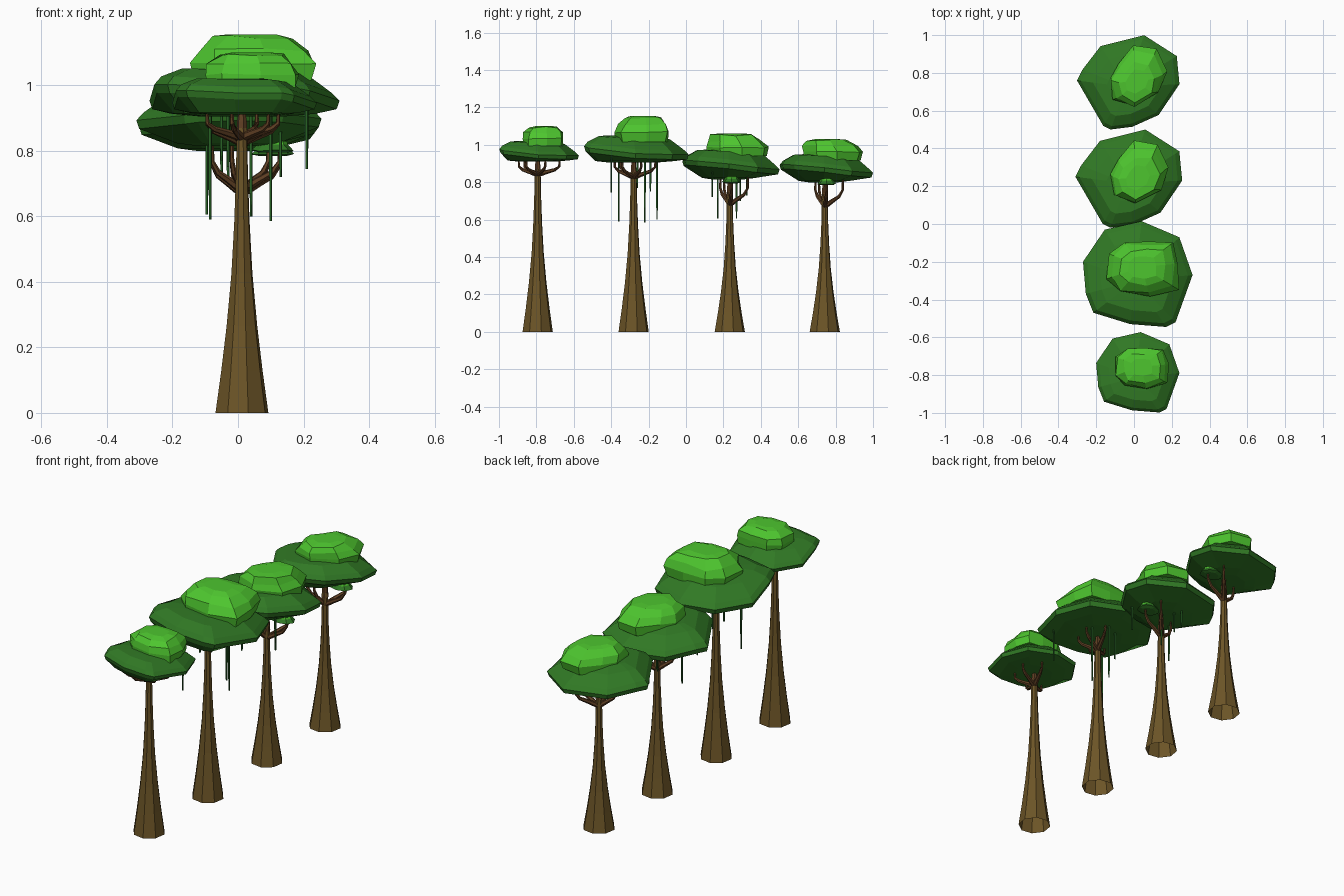
import bpy, bmesh, math, random
from mathutils import Vector

if "Cube" in bpy.data.objects:
    bpy.data.objects.remove(bpy.data.objects["Cube"])

random.seed(4)


def material(name, rgb):
    m = bpy.data.materials.new(name)
    m.diffuse_color = (*rgb, 1)
    m.use_nodes = True
    m.node_tree.nodes["Principled BSDF"].inputs["Base Color"].default_value = m.diffuse_color
    return m


BARK = material("bark brown", (0.15, 0.09, 0.02))
BRANCH = material("branch brown", (0.115, 0.05, 0.017))
LEAF = material("deep leaf green", (0.03, 0.19, 0.018))
CAP = material("bright leaf green", (0.075, 0.56, 0.028))
VINE = material("vine green", (0.02, 0.12, 0.018))


def loft(name, rings, mat, cap_start=True, cap_end=True):
    """Skin a list of equal-length point rings with flat quads."""
    bm = bmesh.new()
    vs = [[bm.verts.new(p) for p in r] for r in rings]
    n = len(vs[0])
    for a, b in zip(vs, vs[1:]):
        for i in range(n):
            j = (i + 1) % n
            bm.faces.new((a[i], a[j], b[j], b[i]))
    if cap_start:
        bm.faces.new(vs[0][::-1])
    if cap_end:
        bm.faces.new(vs[-1])
    bmesh.ops.recalc_face_normals(bm, faces=bm.faces)
    me = bpy.data.meshes.new(name)
    bm.to_mesh(me)
    bm.free()
    me.materials.append(mat)
    ob = bpy.data.objects.new(name, me)
    bpy.context.collection.objects.link(ob)
    return ob


def tube(name, path, radii, mat, sides=6, cap_start=True):
    """Tapered tube along a path."""
    path = [Vector(p) for p in path]
    rings = []
    for k, (p, r) in enumerate(zip(path, radii)):
        t = (path[min(k + 1, len(path) - 1)] - path[max(k - 1, 0)]).normalized()
        u = Vector((0, 1, 0)) if abs(t.y) < 0.8 else Vector((1, 0, 0))
        u = (u - t * u.dot(t)).normalized()
        v = t.cross(u)
        rings.append([p + r * (math.cos(a) * u + math.sin(a) * v)
                      for a in (2 * math.pi * (i + 0.3) / sides for i in range(sides))])
    return loft(name, rings, mat, cap_start)


def scaled(outline, k, z, shift=(0, 0), jitter=0.0):
    """Copy of an outline shrunk about its middle; z is a number or a function."""
    n = len(outline)
    cx = sum(p[0] for p in outline) / n
    cy = sum(p[1] for p in outline) / n
    ring = []
    for p in outline:
        kk = k + random.uniform(-jitter, jitter)
        zz = z(p) if callable(z) else z + random.uniform(-jitter, jitter) * 0.08
        ring.append((cx + (p[0] - cx) * kk + shift[0], cy + (p[1] - cy) * kk + shift[1], zz))
    return ring


# Canopy rims (x, y, height) and crown outlines (x, y) of the two tree kinds
WIDE = dict(
    rim=[(.04, .015, .94), (.24, -.07, .94), (.31, -.27, .945), (.22, -.52, .975), (.17, -.545, .985),
         (-.02, -.53, .985), (-.215, -.47, .995), (-.255, -.37, .995), (-.27, -.2, .945), (-.155, -.03, .94)],
    crown=[(-.125, -.16), (-.05, -.095), (.085, -.09), (.2, -.105), (.233, -.21), (.233, -.345),
           (.085, -.385), (-.075, -.36), (-.143, -.29)],
    mid=(.02, -.265, .905), low=.905, low_k=.76, shoulder=1.03, top=1.155, shift=(-.005, .0))
BOWL = dict(
    rim=[(.06, .5, .86), (.24, .385, .87), (.255, .23, .89), (.14, .06, .905), (-.005, -.005, .91),
         (-.125, -.02, .905), (-.165, 0, .9), (-.31, .25, .885), (-.28, .31, .885), (-.18, .44, .865)],
    crown=[(-.13, .265), (-.085, .345), (0, .44), (.125, .42), (.185, .3), (.14, .185),
           (.005, .105), (-.11, .15)],
    mid=(-.027, .24, .81), low=.815, low_k=.55, shoulder=.955, top=1.06, shift=(0, -.03))


def canopy(tag, kind, centre, s, sz):
    rim, crown = kind["rim"], kind["crown"]
    m = kind["mid"]

    def place(rings):
        return [[(centre[0] + (p[0] - m[0]) * s, centre[1] + (p[1] - m[1]) * s,
                  centre[2] + (p[2] - m[2]) * sz) for p in r] for r in rings]

    low, sh, top = kind["low"], kind["shoulder"], kind["top"]
    # wide dark leaf disc
    loft("leaf_disc_" + tag, place([
        scaled(rim, kind["low_k"] * .6, low),
        scaled(rim, kind["low_k"], low + .008),
        scaled(rim, .97, lambda p: p[2] - .018),
        scaled(rim, 1.0, lambda p: p[2] + .008),
        scaled(rim, .92, lambda p: p[2] + .032),
        scaled(rim, .68, lambda p: .6 * sh + .4 * p[2] + .035),
        scaled(rim, .4, sh + .02)]), LEAF)
    # bright crown
    h = top - sh
    sx, sy = kind["shift"]
    loft("leaf_crown_" + tag, place([
        scaled(crown, .95, sh - .015),
        scaled(crown, 1.0, sh + h * .3, jitter=.05),
        scaled(crown, .9, sh + h * .62, (sx * .5, sy * .5), .07),
        scaled(crown, .66, sh + h * .93, (sx, sy), .07),
        scaled(crown, .4, top, (sx, sy))]), CAP)


def branch(tag, x, y, z0, ex, ey, z1, r):
    """Branch that leaves the trunk outward, then bends upward."""
    h = z1 - z0
    steps = [(0, 0), (.45, .22), (.8, .38), (1, .62), (1.02, 1.12)]
    tube("branch_" + tag, [(x + ex * a, y + ey * a, z0 + h * b) for a, b in steps],
         [r, r * .8, r * .65, r * .5, r * .35], BRANCH)


X = .012
WIDE_ARMS = [(-.105, -.07), (.11, .04), (.045, .115), (-.03, -.1), (.08, -.06)]
BOWL_ARMS = [(.08, .095), (-.09, -.03), (.115, .01), (-.03, -.05)]
TREES = [  # tag, trunk y, kind, canopy centre, scales, fork height, branch top
    ("a", -.793, WIDE, (.02, -.785, .91), .76, .76, .85, .91),
    ("b", -.28, WIDE, (.02, -.265, .905), 1, 1, .835, .915),
    ("c", .234, BOWL, (-.027, .24, .81), 1, 1, .69, .82),
    ("d", .742, BOWL, (-.03, .75, .795), .96, .94, .68, .81)]

for tag, y, kind, centre, s, sz, fork, tip in TREES:
    # flared eight-sided trunk, open underneath
    tall = fork + .02 if kind is WIDE else fork + .06
    hs = [0, .12, .25, .4, .55, .68]
    rs = [.083, .065, .048, .033, .024, .019]
    hs = [h * fork / .8 for h in hs] + [tall]
    tube("trunk_" + tag, [(X, y, h) for h in hs], rs + [.016], BARK, 8, False)
    tube("trunk_tip_" + tag, [(X, y, tall - .03), (X, y, tall + .02), (X, y, tip + .03)],
         [.018, .015, .008], BRANCH)
    for i, (ex, ey) in enumerate(WIDE_ARMS if kind is WIDE else BOWL_ARMS):
        branch(f"{tag}{i}", X, y, fork - .01, ex, ey, tip, .014)
    canopy(tag, kind, centre, s, sz)
    # small leaf tuft on a side branch
    if kind is BOWL:
        disc = [(X + .095 + .064 * math.cos(a), y + .01 + .052 * math.sin(a))
                for a in (i * math.pi / 4 for i in range(8))]
        z = tip - .018
        loft("tuft_base_" + tag, [scaled(disc, .65, z - .008), scaled(disc, 1, z, jitter=.05),
                                  scaled(disc, .7, z + .018)], LEAF)
        loft("tuft_top_" + tag, [scaled(disc, .75, z + .012), scaled(disc, .65, z + .027),
                                 scaled(disc, .35, z + .036)], CAP)

# Hanging vines: x, y, lower end, upper end
VINES = [(-.085, -.36, .59, .93), (.1, -.22, .585, .93), (.04, -.155, .6, .93), (.21, -.4, .745, .94),
         (-.03, -.19, .75, .93), (-.05, -.26, .77, .93),
         (-.095, .17, .605, .85), (.04, .27, .605, .84), (-.03, .29, .7, .84), (.13, .14, .72, .87),
         (-.05, .325, .73, .85)]
for i, (x, y, z0, z1) in enumerate(VINES):
    tube(f"vine_{i}", [(x, y, z0), (x, y, (z0 + z1) / 2), (x, y, z1)], [.004, .0055, .0055], VINE, 4)
